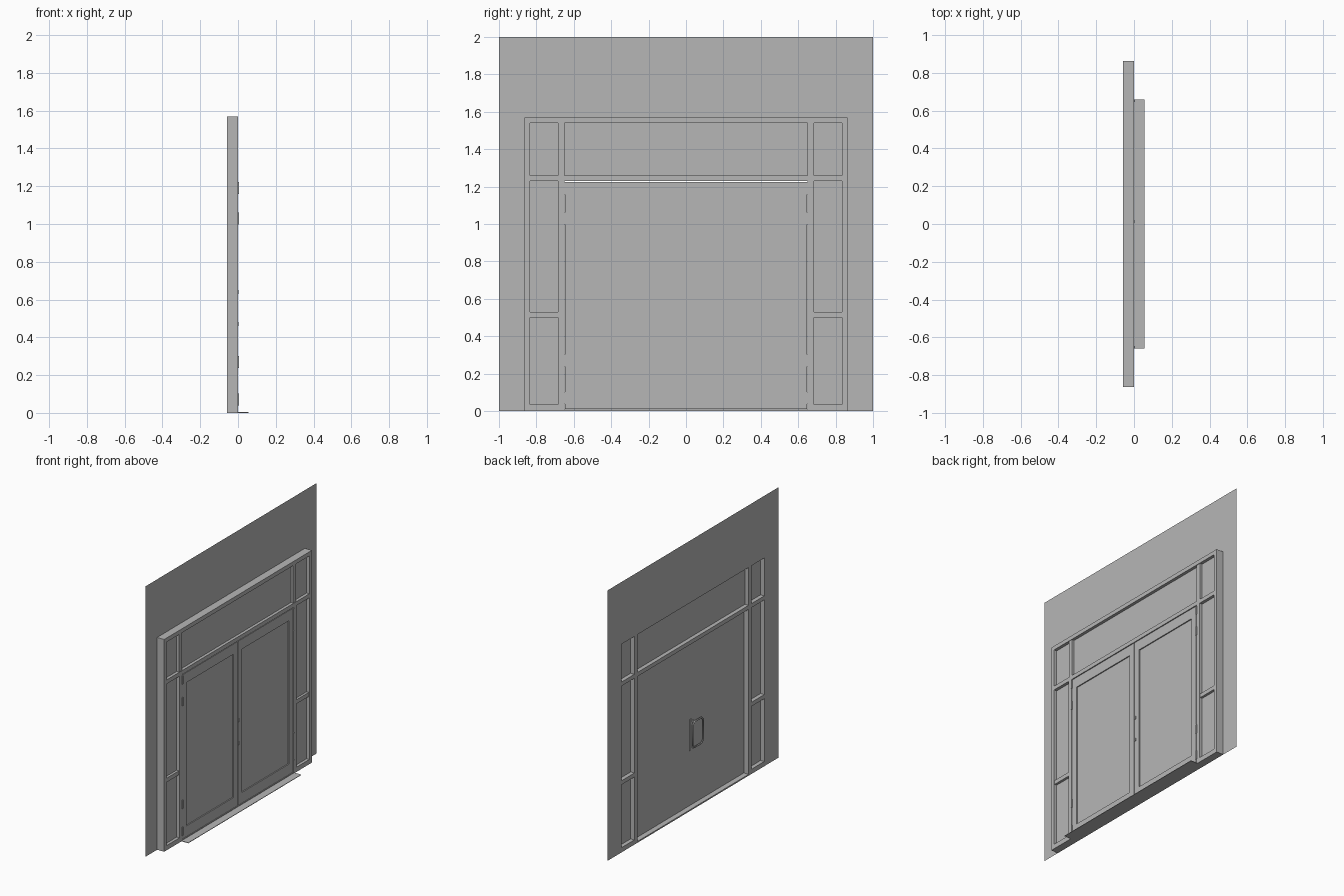
import bpy
import bmesh
from mathutils import Vector

cube = bpy.data.objects.get("Cube")
if cube:
    bpy.data.objects.remove(cube, do_unlink=True)

GREY = bpy.data.materials.new("plain_grey")
GREY.use_nodes = True
TONE = (0.47, 0.47, 0.47, 1)
GREY.diffuse_color = TONE
GREY.node_tree.nodes["Principled BSDF"].inputs["Base Color"].default_value = TONE

BACK, FRONT = -0.057, 0.0
OUT_Y, OUT_Z = 0.863, 1.57      # outer frame size
RIM = 0.03                      # frame bar width
POST_IN, POST_OUT = 0.65, 0.685
RAIL_LO, RAIL_HI = 1.23, 1.26


def finish(name, bm):
    mesh = bpy.data.meshes.new(name)
    bm.to_mesh(mesh)
    bm.free()
    mesh.materials.append(GREY)
    obj = bpy.data.objects.new(name, mesh)
    bpy.context.collection.objects.link(obj)
    return obj


def add_box(bm, x, y, z):
    made = bmesh.ops.create_cube(bm, size=1)["verts"]
    size = Vector((x[1] - x[0], y[1] - y[0], z[1] - z[0]))
    mid = Vector((sum(x), sum(y), sum(z))) / 2
    for v in made:
        v.co = Vector(a * b for a, b in zip(v.co, size)) + mid


def box(name, x, y, z, both=False):
    """One box, or a pair mirrored across the middle."""
    bm = bmesh.new()
    add_box(bm, x, y, z)
    if both:
        add_box(bm, x, (-y[1], -y[0]), z)
    return finish(name, bm)


# Thin wall around the entrance
bm = bmesh.new()
for y0, y1, z0, z1 in ((-1, -OUT_Y, 0, OUT_Z), (OUT_Y, 1, 0, OUT_Z),
                       (-1, 1, OUT_Z, 2)):
    bm.faces.new([bm.verts.new((BACK, y, z)) for y, z in
                  ((y0, z0), (y1, z0), (y1, z1), (y0, z1))])
finish("wall", bm)

# Outer frame, posts and rails
DEPTH = (BACK, FRONT)
BAR_DEPTH = (BACK, -0.004)
SIDE = (POST_OUT, OUT_Y - RIM)
box("outer_jambs", DEPTH, (OUT_Y - RIM, OUT_Y), (0, OUT_Z), True)
box("head_bar", DEPTH, (RIM - OUT_Y, OUT_Y - RIM), (OUT_Z - RIM, OUT_Z))
box("door_posts", DEPTH, (POST_IN, POST_OUT), (0, RAIL_LO), True)
box("transom_rail", DEPTH, (RIM - OUT_Y, OUT_Y - RIM), (RAIL_LO, RAIL_HI))
box("transom_posts", BAR_DEPTH, (POST_IN, POST_OUT), (RAIL_HI, OUT_Z - RIM), True)
box("sidelight_bases", DEPTH, SIDE, (0, 0.035), True)
box("sidelight_bars", BAR_DEPTH, SIDE, (0.5, 0.53), True)

# Glazing panes
PANE = (-0.027, -0.022)
box("sidelight_panes", PANE, SIDE, (0.035, RAIL_LO), True)
box("transom_pane", PANE, (RIM - OUT_Y, OUT_Y - RIM), (RAIL_HI, OUT_Z - RIM))

# Two door leaves with shallow sunk panels
LEAF = (-0.02, -0.002)
for side, name in ((-1, "right_door"), (1, "left_door")):
    def span(a, b):
        return tuple(sorted((a * side, b * side)))
    bm = bmesh.new()
    add_box(bm, LEAF, span(0.001, 0.05), (0.012, 1.225))
    add_box(bm, LEAF, span(0.6, 0.647), (0.012, 1.225))
    add_box(bm, LEAF, span(0.05, 0.6), (0.012, 0.09))
    add_box(bm, LEAF, span(0.05, 0.6), (1.15, 1.225))
    add_box(bm, (-0.02, -0.01), span(0.05, 0.6), (0.09, 1.15))
    finish(name, bm)

# Hinges at both jambs
bm = bmesh.new()
for z in (0.07, 0.27, 1.03, 1.19):
    for y in (-0.65, 0.65):
        add_box(bm, (-0.004, 0.004), (y - 0.005, y + 0.005), (z - 0.032, z + 0.032))
finish("hinges", bm)

# Lock cylinders on the front
bm = bmesh.new()
for z in (0.47, 0.64):
    add_box(bm, (-0.003, 0.002), (0.006, 0.02), (z - 0.01, z + 0.01))
finish("lock_cylinders", bm)

# Pull handle on the back of the door
curve = bpy.data.curves.new("pull_handle", "CURVE")
curve.dimensions = "3D"
curve.bevel_depth = 0.006
curve.bevel_resolution = 1
path = ((-0.02, 0.46), (-0.04, 0.44), (-0.12, 0.44), (-0.14, 0.46),
        (-0.14, 0.61), (-0.12, 0.63), (-0.04, 0.63), (-0.02, 0.61))
line = curve.splines.new("POLY")
line.points.add(len(path) - 1)
for point, (y, z) in zip(line.points, path):
    point.co = (-0.042, y, z, 1)
line.use_cyclic_u = True
curve.materials.append(GREY)
bpy.context.collection.objects.link(bpy.data.objects.new("pull_handle", curve))
bm = bmesh.new()
for z in (0.44, 0.63):
    add_box(bm, (-0.042, -0.019), (-0.045, -0.033), (z - 0.006, z + 0.006))
add_box(bm, (-0.024, -0.019), (-0.035, -0.01), (0.42, 0.65))
finish("handle_mounts", bm)

# Threshold under the doors and the step plate in front
box("threshold", DEPTH, (-POST_IN, POST_IN), (0, 0.01))
box("step_plate", (0, 0.055), (-0.66, 0.66), (0, 0.004))
